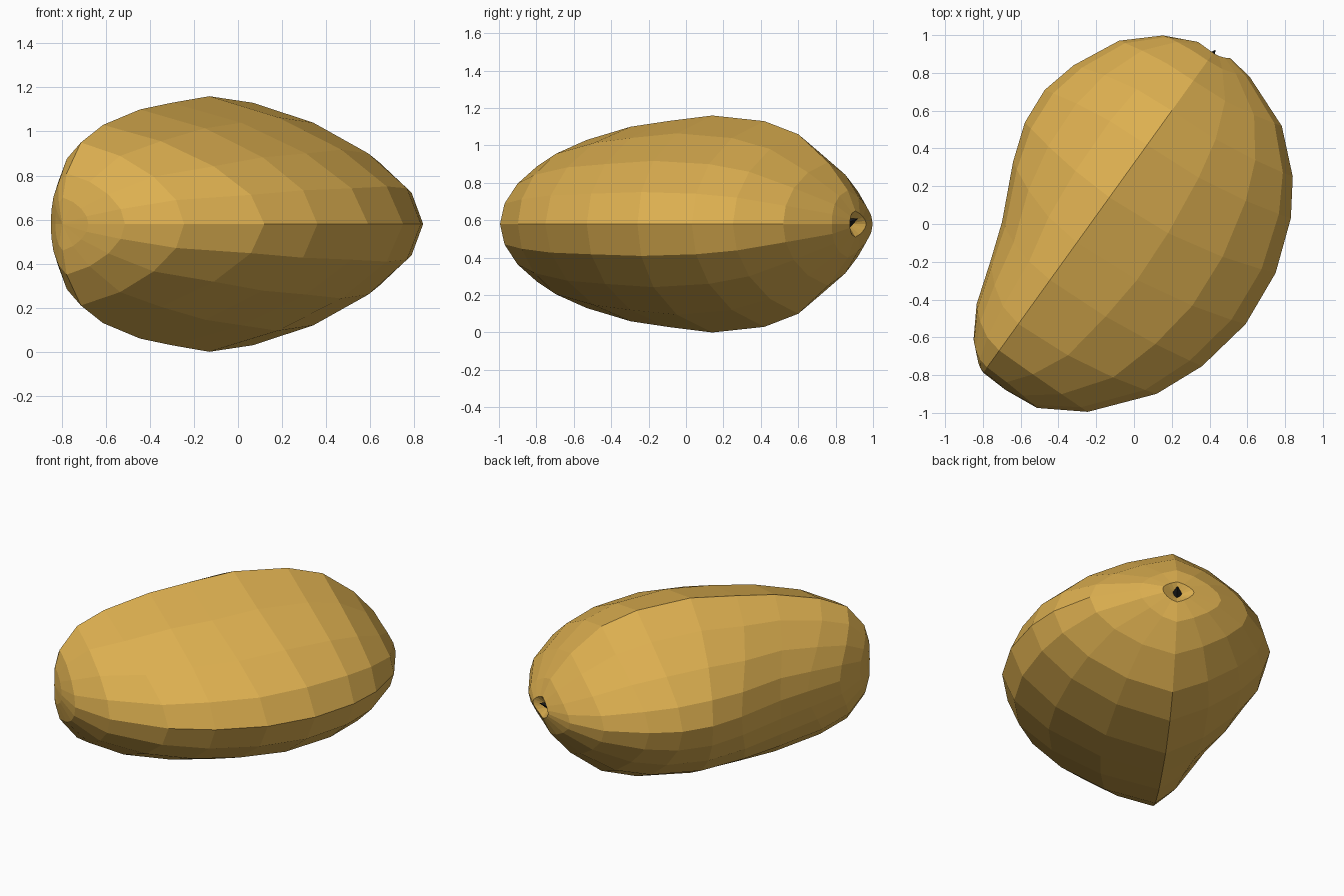
import bpy, bmesh
from math import sin, cos, pi
from mathutils import Vector

if "Cube" in bpy.data.objects:
    bpy.data.objects.remove(bpy.data.objects["Cube"])

# Local frame: a = along the fruit, u = sideways from the seam plane, z up
AXIS = Vector((0.584, 0.812, 0))
SIDE = Vector((-0.812, 0.584, 0))
SEAM, MID = 0.188, 0.58


def world(a, u, z):
    return AXIS * a + SIDE * (u + SEAM) + Vector((0, 0, z + MID))


def material(name, rgb):
    m = bpy.data.materials.new(name)
    m.diffuse_color = (*rgb, 1)
    m.use_nodes = True
    m.node_tree.nodes["Principled BSDF"].inputs["Base Color"].default_value = m.diffuse_color
    return m


def add_object(bm, name, mat):
    bmesh.ops.recalc_face_normals(bm, faces=bm.faces)
    me = bpy.data.meshes.new(name)
    bm.to_mesh(me)
    bm.free()
    me.materials.append(mat)
    bpy.context.collection.objects.link(bpy.data.objects.new(name, me))


# Meridians from tip to stem, as (along, distance from seam axis)
full_side = [(-1.11, .15), (-1.09, .34), (-.95, .57), (-.66, .81), (-.40, .92), (-.086, .977),
             (.227, .948), (.51, .844), (.694, .724), (.878, .52), (.99, .23), (1.01, .09)]
slim_side = [(-1.06, .07), (-.99, .146), (-.83, .241), (-.60, .315), (-.40, .385), (-.106, .524),
             (.1, .595), (.3, .61), (.495, .562), (.741, .443), (.90, .27), (.98, .1)]
ridge = [(-1.10, .12), (-1.07, .23), (-.96, .37), (-.787, .45), (-.50, .52), (-.256, .55),
         (.038, .58), (.38, .55), (.604, .48), (.8, .33), (.93, .18), (.98, .07)]

# Fruit body: rings blended between the meridians, creased along the seam
SEG = 16
bm = bmesh.new()
rings = []
for full, slim, top in zip(full_side, slim_side, ridge):
    ring = []
    for i in range(SEG):
        p = 2 * pi * i / SEG
        s, c = sin(p), cos(p)
        (sa, r), k, sgn = (slim, .35, 1) if s > 0 else (full, .25, -1)
        w = abs(s)
        a = top[0] * (1 - w * w) + sa * w * w
        ring.append(bm.verts.new(world(a, sgn * r * w, top[1] * c * (1 - k * w))))
    rings.append(ring)
for lo, hi in zip(rings, rings[1:]):
    for i in range(SEG):
        j = (i + 1) % SEG
        bm.faces.new((lo[i], lo[j], hi[j], hi[i]))
# Closed tip and sunken stem end
for ring, a in ((rings[0], -1.105), (rings[-1], .93)):
    pole = bm.verts.new(world(a, 0, 0))
    for i in range(SEG):
        bm.faces.new((ring[i], ring[(i + 1) % SEG], pole))
add_object(bm, "fruit_body", material("golden_skin", (.72, .43, .08)))

# Small dark stem in the dimple
bm = bmesh.new()
base = [bm.verts.new(world(.93, u, z)) for u, z in ((.04, 0), (0, .03), (-.04, 0), (0, -.03))]
end = bm.verts.new(world(1.0, .0, .03))
bm.faces.new(base)
for i in range(4):
    bm.faces.new((base[i], base[(i + 1) % 4], end))
add_object(bm, "stem", material("dark_stem", (.01, .01, .01)))
